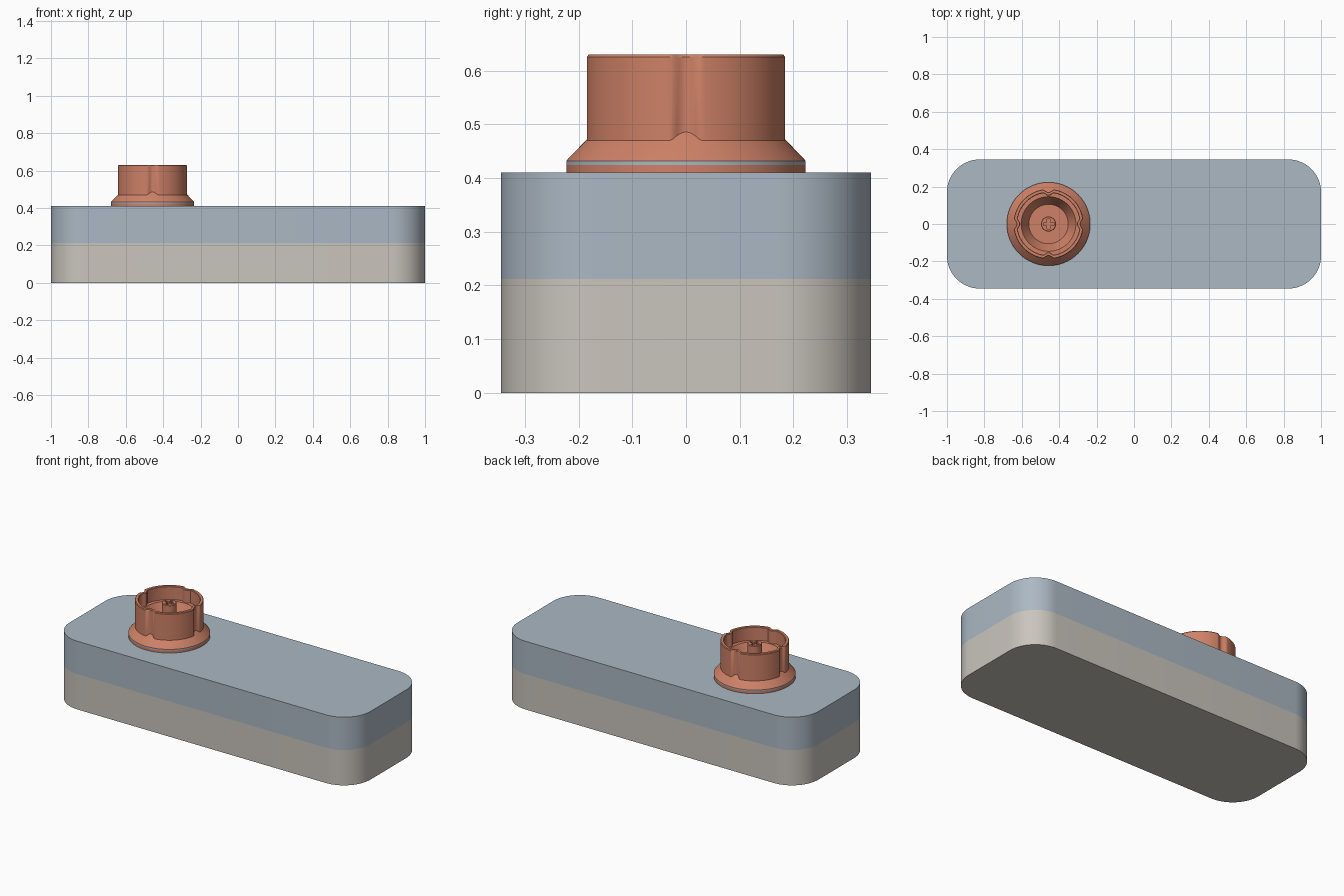
import bpy, bmesh, math

if "Cube" in bpy.data.objects:
    bpy.data.objects.remove(bpy.data.objects["Cube"])

def material(name, rgb):
    m = bpy.data.materials.new(name)
    m.diffuse_color = (*rgb, 1)
    m.use_nodes = True
    m.node_tree.nodes["Principled BSDF"].inputs["Base Color"].default_value = m.diffuse_color
    return m

BLUE = material("pale blue", (0.41, 0.48, 0.55))
STONE = material("warm grey", (0.59, 0.56, 0.51))
CORAL = material("coral", (0.62, 0.22, 0.135))

def make_object(name, bm, mats, smooth=30):
    bmesh.ops.recalc_face_normals(bm, faces=bm.faces)
    mesh = bpy.data.meshes.new(name)
    bm.to_mesh(mesh)
    bm.free()
    ob = bpy.data.objects.new(name, mesh)
    bpy.context.collection.objects.link(ob)
    for m in mats:
        mesh.materials.append(m)
    bpy.ops.object.select_all(action='DESELECT')
    ob.select_set(True)
    bpy.context.view_layer.objects.active = ob
    bpy.ops.object.shade_smooth_by_angle(angle=math.radians(smooth))
    return ob

# Rounded rectangular slab between two heights
def slab(name, z0, z1, mat, hx=1.0, hy=0.345, r=0.175, steps=16):
    bm = bmesh.new()
    verts = []
    for k, (sx, sy) in enumerate([(1, 1), (-1, 1), (-1, -1), (1, -1)]):
        for i in range(steps + 1):
            a = math.pi / 2 * (k + i / steps)
            verts.append(bm.verts.new((sx * (hx - r) + r * math.cos(a),
                                       sy * (hy - r) + r * math.sin(a), z0)))
    base = bm.faces.new(verts)
    top = bmesh.ops.extrude_face_region(bm, geom=[base], use_keep_orig=True)
    for v in top["geom"]:
        if isinstance(v, bmesh.types.BMVert):
            v.co.z = z1
    return make_object(name, bm, [mat])

slab("lower_body", 0, 0.212, STONE)
slab("upper_body", 0.212, 0.41, BLUE)

# Knob: lathed cup with four rounded grooves
CX, SEG = -0.457, 192

def groove(a):
    t = (a + math.pi / 4) % (math.pi / 2) - math.pi / 4
    return 0.016 * max(0, 1 - (t / 0.145) ** 2)

# radius, height, groove strength, height gained per groove depth
PROFILE = [(0.223, 0.41, 0, 0), (0.223, 0.424, 0, 0), (0.223, 0.432, 0, 0),
           (0.219, 0.437, 0, 0), (0.187, 0.47, 1, 1.0), (0.187, 0.626, 1, 0),
           (0.184, 0.63, 1, 0), (0.170, 0.63, 1, 0), (0.167, 0.627, 1, 0),
           (0.167, 0.55, 1, 0), (0.146, 0.55, 0, 0), (0.105, 0.475, 0, 0),
           (0.040, 0.475, 0, 0), (0.040, 0.609, 0, 0), (0.037, 0.612, 0, 0)]

bm = bmesh.new()
rings = []
for r, z, g, lift in PROFILE:
    ring = []
    for i in range(SEG):
        a = 2 * math.pi * i / SEG
        d = g * groove(a)
        ring.append(bm.verts.new((CX + (r - d) * math.cos(a),
                                  (r - d) * math.sin(a), z + lift * d)))
    rings.append(ring)
for row, (lo, hi) in enumerate(zip(rings, rings[1:])):
    for i in range(SEG):
        j = (i + 1) % SEG
        f = bm.faces.new((lo[i], lo[j], hi[j], hi[i]))
        f.material_index = 1 if row == 1 else 0   # thin blue seam on the flange
bm.faces.new(rings[-1])
bm.faces.new(rings[0][::-1])
knob = make_object("knob", bm, [CORAL, BLUE])

# Cross-shaped socket in the centre post
for name, sx, sy in (("socket_cutter_x", 0.056, 0.014), ("socket_cutter_y", 0.014, 0.056)):
    bpy.ops.mesh.primitive_cube_add(size=1, location=(CX, 0, 0.60))
    cutter = bpy.context.object
    cutter.name = name
    cutter.scale = (sx, sy, 0.08)
    cutter.data.materials.append(CORAL)
    cutter.hide_render = True
    cutter.hide_set(True)
    cut = knob.modifiers.new(name, 'BOOLEAN')
    cut.operation = 'DIFFERENCE'
    cut.solver = 'EXACT'
    cut.object = cutter
